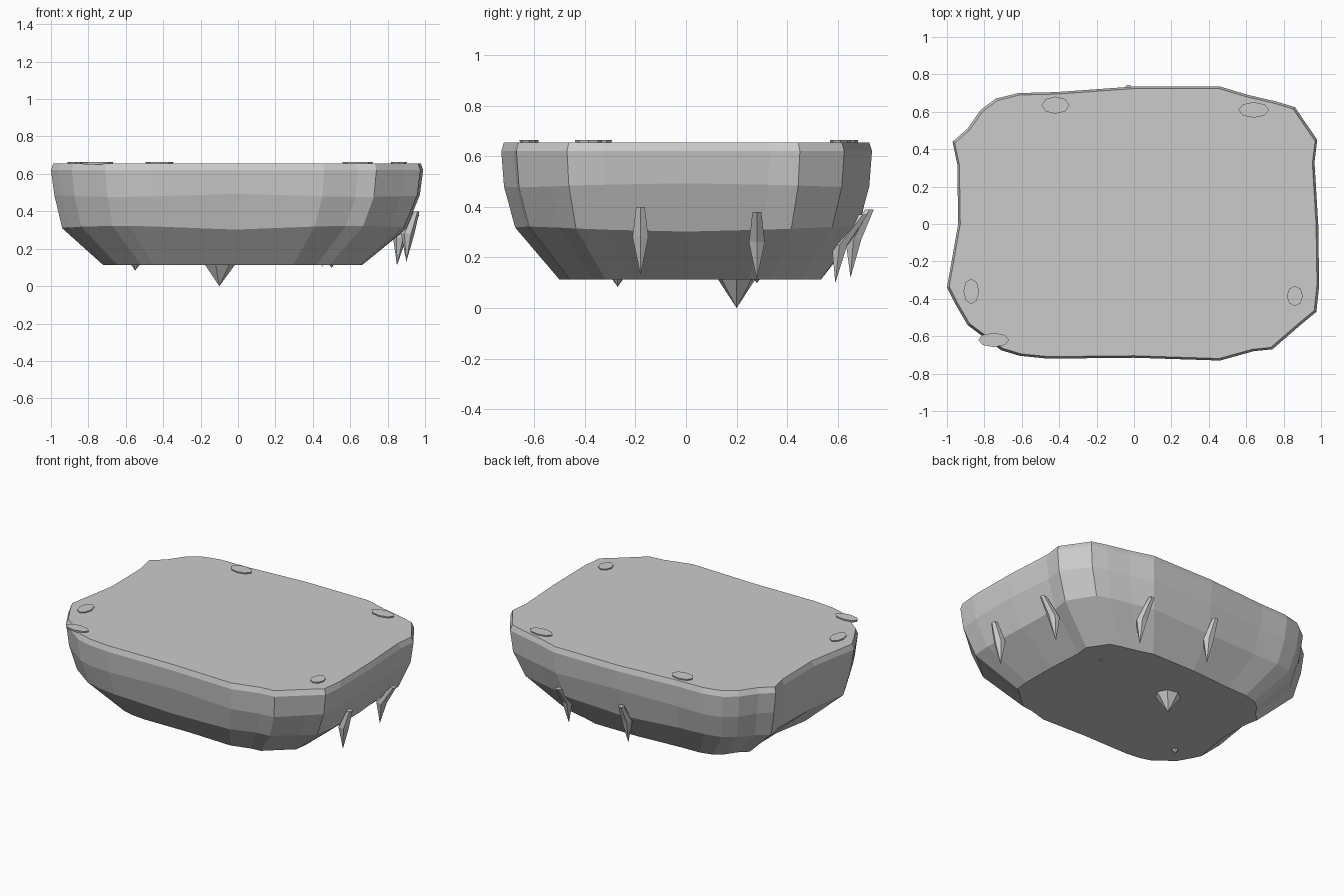
import bpy, bmesh, math
from mathutils import Vector

default_cube = bpy.data.objects.get("Cube")
if default_cube:
    bpy.data.objects.remove(default_cube, do_unlink=True)


def make_material(name, colour):
    material = bpy.data.materials.new(name)
    material.use_nodes = True
    material.diffuse_color = colour
    material.node_tree.nodes["Principled BSDF"].inputs["Base Color"].default_value = colour
    return material


stone = make_material("grey stone", (0.6, 0.6, 0.6, 1))


def loft(name, rings, tip=None):
    """Skin a stack of equal-length rings, closing the top and the bottom or tip."""
    bm = bmesh.new()
    loops = [[bm.verts.new(point) for point in ring] for ring in rings]
    for upper, lower in zip(loops, loops[1:]):
        for i in range(len(upper)):
            j = (i + 1) % len(upper)
            bm.faces.new((upper[i], upper[j], lower[j], lower[i]))
    bm.faces.new(loops[0])
    last = loops[-1]
    if tip is None:
        bm.faces.new(last)
    else:
        point = bm.verts.new(tip)
        for i in range(len(last)):
            bm.faces.new((last[i], last[(i + 1) % len(last)], point))
    bmesh.ops.recalc_face_normals(bm, faces=bm.faces)
    mesh = bpy.data.meshes.new(name)
    bm.to_mesh(mesh)
    bm.free()
    mesh.materials.append(stone)
    obj = bpy.data.objects.new(name, mesh)
    bpy.context.scene.collection.objects.link(obj)
    return obj


def ellipse(centre, rx, ry, sides, turn=0.0):
    angles = [turn + math.tau * i / sides for i in range(sides)]
    return [Vector(centre) + Vector((rx * math.cos(a), ry * math.sin(a), 0)) for a in angles]


# Irregular rounded outline of the rock slab
outline = [
    (-.97, .44), (-.89, .51), (-.82, .61), (-.74, .67), (-.62, .7), (-.42, .705),
    (0, .735), (.46, .735), (.61, .69), (.76, .655), (.86, .625), (.98, .45),
    (.965, .33), (.985, 0), (.99, -.33), (.975, -.47), (.89, -.54), (.74, -.67),
    (.64, -.68), (.46, -.73), (0, -.715), (-.46, -.72), (-.61, -.705), (-.71, -.675),
    (-.89, -.54), (-.96, -.42), (-1, -.34), (-.94, 0), (-.945, .32),
]


def hull_ring(z, sx, sy, dx=0, dy=0, wave=0):
    """Scaled outline whose height ripples between side centres and corners."""
    return [(x * sx + dx, y * sy + dy, z + wave * math.cos(4 * math.atan2(y, x)))
            for x, y in outline]


loft("rock_slab", [
    hull_ring(.655, .988, .985),
    hull_ring(.62, 1, 1),
    hull_ring(.485, .982, .985, wave=.008),
    hull_ring(.312, .925, .925, dx=-.015, wave=-.01),
    hull_ring(.112, .695, .705, dx=-.025, dy=.015),
])

# Flat pebbles set into the top
pebbles = [(-.42, .635, .075, .046), (.64, .61, .082, .042), (.86, -.385, .043, .054),
           (-.87, -.36, .042, .068), (-.75, -.62, .083, .038)]
for i, (x, y, rx, ry) in enumerate(pebbles):
    loft(f"pebble_{i + 1}", [ellipse((x, y, .664), rx, ry, 8),
                             ellipse((x, y, .65), rx * .94, ry * .94, 8)])

# Hanging shards on the sides: narrow root leaning into the wall, wide belly, sharp tip
shards = [((.9, -.18, .13), (.05, 0)), ((.85, .28, .11), (.1, 0)),
          ((.45, .59, .1), (0, .11)), ((-.03, .65, .12), (0, .075))]
for i, (tip, (lean_x, lean_y)) in enumerate(shards):
    tip = Vector(tip)
    root = tip + Vector((lean_x, lean_y, .27))
    belly = tip + Vector((lean_x * .15, lean_y * .15, .15))
    loft(f"side_shard_{i + 1}", [ellipse(root, .02, .02, 6),
                                 ellipse(belly, .036, .036, 6)], tip)

# Stubby spikes under the slab
spikes = [(-.1, .2, 0, .085), (-.55, -.27, .083, .025), (.5, .28, .098, .014)]
for i, (x, y, z, radius) in enumerate(spikes):
    loft(f"bottom_spike_{i + 1}", [ellipse((x, y, .14), radius, radius, 7),
                                   ellipse((x, y, .115), radius, radius * .9, 7)], (x, y, z))
